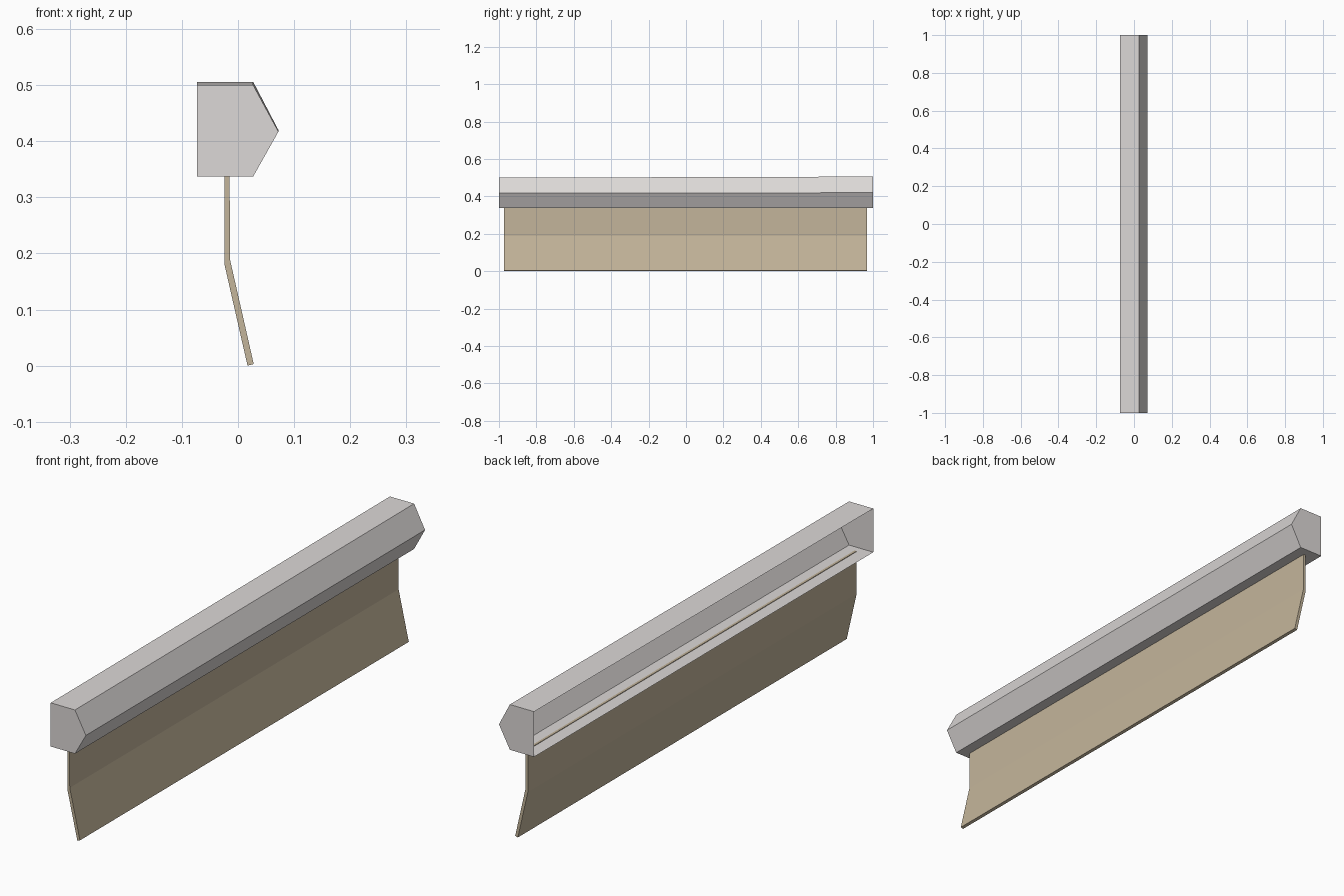
import bpy
import bmesh

if "Cube" in bpy.data.objects:
    bpy.data.objects.remove(bpy.data.objects["Cube"])


def material(name, rgb):
    m = bpy.data.materials.new(name)
    m.diffuse_color = (*rgb, 1.0)
    m.use_nodes = True
    m.node_tree.nodes["Principled BSDF"].inputs["Base Color"].default_value = m.diffuse_color
    return m


def loft(name, front, back, y0, y1, mat, open_sides=()):
    """Join two (x, z) profiles at y0 and y1, capping both ends."""
    bm = bmesh.new()
    a = [bm.verts.new((x, y0, z)) for x, z in front]
    b = [bm.verts.new((x, y1, z)) for x, z in back]
    n = len(a)
    bm.faces.new(a)
    bm.faces.new(b[::-1])
    for i in range(n):
        if i not in open_sides:
            j = (i + 1) % n
            bm.faces.new((a[j], a[i], b[i], b[j]))
    mesh = bpy.data.meshes.new(name)
    bm.to_mesh(mesh)
    bm.free()
    mesh.materials.append(mat)
    obj = bpy.data.objects.new(name, mesh)
    bpy.context.collection.objects.link(obj)
    return obj


grey = material("light_grey", (0.72, 0.69, 0.68))
tan = material("tan", (0.55, 0.46, 0.325))


# Five-sided housing, open along its flat rear; the top rises slightly to +y
def housing_profile(top, apex):
    return [(-0.073, 0.337), (0.027, 0.337), (0.072, apex),
            (0.027, top), (-0.073, top)]


loft("housing", housing_profile(0.500, 0.417), housing_profile(0.506, 0.420),
     -1.0, 1.0, grey, open_sides=(4,))

# Hanging panel, bent outward below its middle
panel = [(-0.024, 0.339), (-0.024, 0.180), (0.017, 0.0),
         (0.028, 0.003), (-0.014, 0.188), (-0.015, 0.339)]
loft("hanging_panel", panel, panel, -0.972, 0.967, tan)
